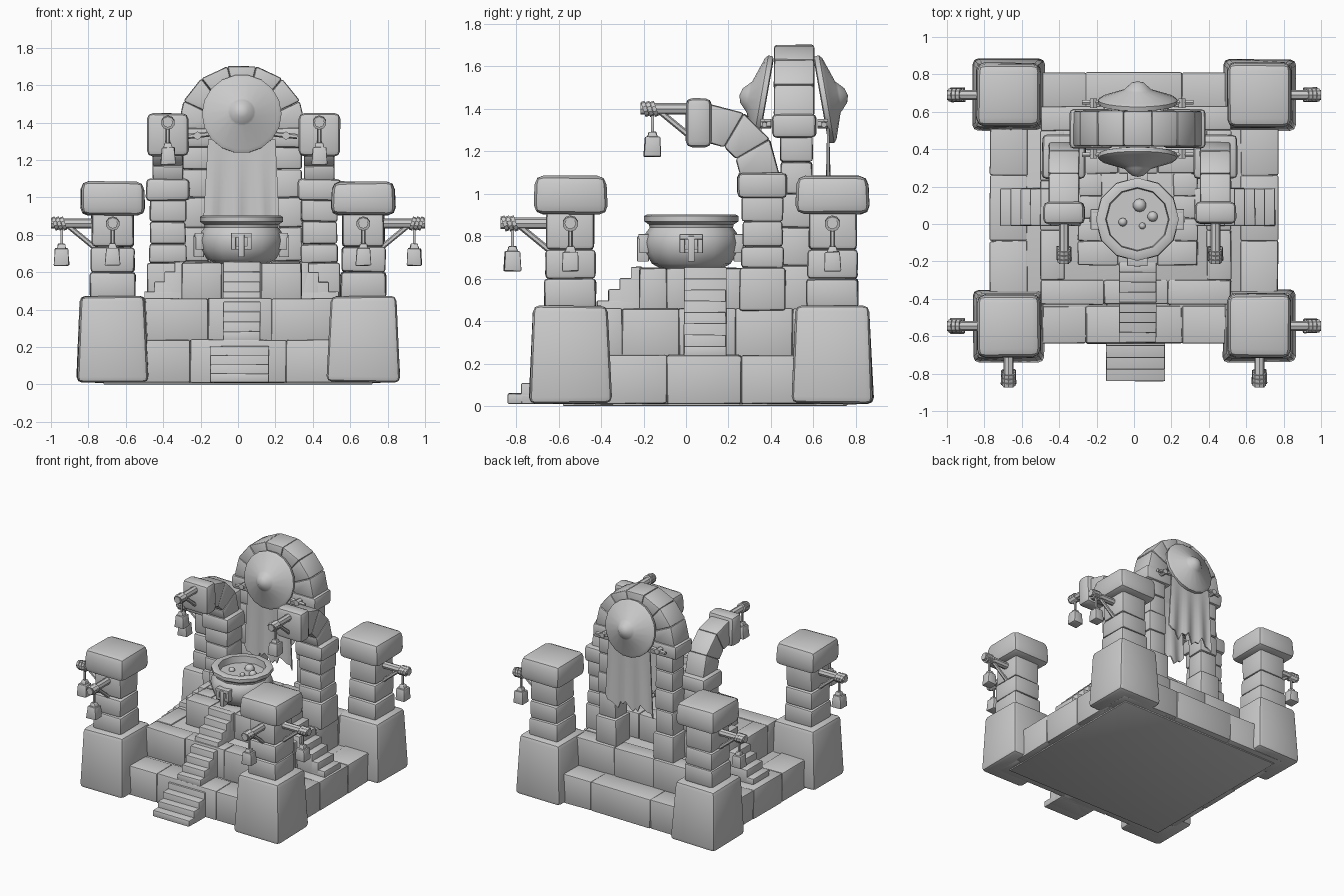
import bpy, bmesh, math, random
from math import sin, cos, pi, radians
from mathutils import Matrix, Vector

random.seed(4)
cube = bpy.data.objects.get("Cube")
if cube:
    bpy.data.objects.remove(cube, do_unlink=True)

stone = bpy.data.materials.new("grey_stone")
stone.use_nodes = True
GREY = (0.6, 0.6, 0.6, 1)
stone.diffuse_color = GREY
stone.node_tree.nodes["Principled BSDF"].inputs["Base Color"].default_value = GREY

CX = 0.02            # centre line of the inner structure


def finish(name, bm, matrix=Matrix(), bevel=0.0, segs=2, jitter=0.0):
    """Bevel, roughen slightly, shade and link a mesh."""
    for v in bm.verts:
        v.co += Vector([random.uniform(-jitter, jitter) for _ in range(3)])
    bmesh.ops.recalc_face_normals(bm, faces=bm.faces)
    if bevel:
        bmesh.ops.bevel(bm, geom=list(bm.edges), offset=bevel, segments=segs,
                        profile=0.5, affect='EDGES', clamp_overlap=True)
    me = bpy.data.meshes.new(name)
    bm.to_mesh(me)
    bm.free()
    me.polygons.foreach_set("use_smooth", [True] * len(me.polygons))
    me.set_sharp_from_angle(angle=radians(35))
    me.materials.append(stone)
    ob = bpy.data.objects.new(name, me)
    ob.matrix_world = matrix
    bpy.context.scene.collection.objects.link(ob)
    return ob


def block(name, x, y, z, bevel=0.012, jitter=0.003, taper=1.0, matrix=Matrix()):
    """Bevelled stone from (min, max) ranges; taper scales the top."""
    bm = bmesh.new()
    bmesh.ops.create_cube(bm, size=1)
    for v in bm.verts:
        k = taper if v.co.z > 0 else 1
        v.co = Vector((sum(x) / 2 + v.co.x * k * (x[1] - x[0]),
                       sum(y) / 2 + v.co.y * k * (y[1] - y[0]),
                       z[1] if v.co.z > 0 else z[0]))
    return finish(name, bm, matrix, bevel, jitter=jitter)


def square(name, cx, cy, half, z, **kw):
    return block(name, (cx - half, cx + half), (cy - half, cy + half), z, **kw)


def lathe(name, profile, sides, matrix):
    """Spin (radius, height) points round the local z axis."""
    bm = bmesh.new()
    vs = [bm.verts.new((r, 0, h)) for r, h in profile]
    es = [bm.edges.new(p) for p in zip(vs, vs[1:])]
    bmesh.ops.spin(bm, geom=vs + es, axis=(0, 0, 1), cent=(0, 0, 0),
                   angle=2 * pi, steps=sides, use_duplicate=False)
    bmesh.ops.remove_doubles(bm, verts=bm.verts, dist=0.0005)
    return finish(name, bm, matrix)


def rod(name, a, b, r, sides=8, matrix=Matrix()):
    a, b = Vector(a), Vector(b)
    rot = (b - a).to_track_quat('Z', 'Y').to_matrix().to_4x4()
    bm = bmesh.new()
    bmesh.ops.create_cone(bm, cap_ends=True, segments=sides, radius1=r, radius2=r,
                          depth=(b - a).length, matrix=Matrix.Translation((a + b) / 2) @ rot)
    return finish(name, bm, matrix)


def wedges(name, r0, r1, a0, a1, count, depth, matrix):
    """Row of arch stones in the local xz plane, centred on the origin."""
    for i in range(count):
        bm = bmesh.new()
        rings = []
        for a in (a0 + (a1 - a0) * i / count, a0 + (a1 - a0) * (i + 1) / count):
            rings.append([bm.verts.new((r * cos(a), y, r * sin(a)))
                          for r, y in ((r0, -depth), (r1, -depth), (r1, depth), (r0, depth))])
        p, q = rings
        bm.faces.new(p)
        bm.faces.new(q)
        for j in range(4):
            k = (j + 1) % 4
            bm.faces.new((p[j], p[k], q[k], q[j]))
        finish(name, bm, matrix, 0.012, jitter=0.002)


def tier(name, x, y, z, rim, n):
    """Core slab edged on four sides with a row of stones."""
    block(name + "_core", (x[0] + .03, x[1] - .03), (y[0] + .03, y[1] - .03), (z[0], z[1] - .008), 0.005, 0)
    for i in range(n):
        xs = [x[0] + (x[1] - x[0]) * (i + k) / n for k in (0, 1)]
        ys = [y[0] + rim + (y[1] - y[0] - 2 * rim) * (i + k) / n for k in (0, 1)]
        for e in ((y[0], y[0] + rim), (y[1] - rim, y[1])):
            block(name + "_stone", xs, e, z, 0.01)
        for e in ((x[0], x[0] + rim), (x[1] - rim, x[1])):
            block(name + "_stone", e, ys, z, 0.01)


def stairs(name, n, run, width, z, matrix):
    """Steps climbing along local +x from the origin."""
    for i in range(n):
        block(name, (run * i / n, run), (-width, width),
              (z[0], z[0] + (z[1] - z[0]) * (i + 1) / n), 0.006, 0.002, matrix=matrix)


def place(x, y, z, turn=0):
    return Matrix.Translation((x, y, z)) @ Matrix.Rotation(radians(turn), 4, 'Z')


def lantern_arm(m):
    """Beam, strut, rope wraps and hanging lantern, pointing along local +x."""
    rod("lantern_beam", (-.03, 0, 0), (.215, 0, 0), .027, 8, m)
    rod("lantern_strut", (-.02, 0, -.13), (.12, 0, -.015), .014, 6, m)
    for i in range(3):
        rod("rope_wrap", (.14 + .022 * i, 0, .003), (.158 + .022 * i, 0, -.003), .037, 10, m)
    square("lantern_hook", .158, 0, .007, (-.12, .0), bevel=.002, jitter=0, matrix=m)
    square("lantern_cap", .158, 0, .025, (-.135, -.108), bevel=.004, taper=.7, matrix=m)
    square("lantern_body", .158, 0, .041, (-.225, -.132), bevel=.006, taper=.85, matrix=m)


# Stepped platform
block("base_plate", (-.72, .72), (-.58, .76), (0, .03), 0.005, 0)
tier("lower_tier", (-.77, .77), (-.64, .81), (.01, .24), .2, 3)
tier("middle_tier", (-.5, .52), (-.43, .63), (.23, .46), .13, 3)
tier("upper_tier", (-.3, .34), (-.22, .4), (.45, .65), .13, 3)

# Stairs
stairs("front_stair", 4, .25, .157, (.01, .205), place(.008, -.84, 0, 90))
stairs("middle_stair", 8, .43, .1, (.23, .655), place(CX, -.635, 0, 90))
stairs("left_stair", 8, .43, .1, (.23, .655), place(CX + .735, .09, 0, 180))
stairs("right_stair", 8, .43, .1, (.23, .655), place(CX - .735, .09, 0))

# Corner pillars with lanterns
for sx in (-1, 1):
    for cy in (-.545, .69):
        cx = .67 * sx
        square("pillar_base", cx, cy, .194, (.012, .47), bevel=.03, taper=.89, jitter=.005)
        for z0, z1, h in ((.46, .6, .122), (.6, .735, .117), (.735, .92, .112)):
            square("pillar_stone", cx, cy, h, (z0, z1), bevel=.018, jitter=.004)
        square("pillar_cap", cx, cy, .173, (.905, 1.085), bevel=.042, taper=.97, jitter=.005)
        lantern_arm(place(cx + .115 * sx, cy, .86, 0 if sx > 0 else 180))
        if cy < 0:
            lantern_arm(place(cx, cy - .115, .86, -90))

# Curved arm columns
for sx in (-1, 1):
    cx, cy = CX + .01 + .405 * sx, .36
    for z0, z1, h in ((.45, .65, .11), (.65, .75, .1), (.75, .87, .095), (.87, .99, .098)):
        square("arm_column_stone", cx, cy, h, (z0, z1), bevel=.015)
    square("arm_column_cap", cx, cy, .117, (.98, 1.1), bevel=.025)
    wedges("arm_curve", .15, .335, 0, pi / 2, 3, .082, place(cx, .105, 1.09, 90))
    block("arm_head", (cx - .11, cx + .11), (0, .12), (1.22, 1.45), .03)
    lantern_arm(place(cx, 0, 1.4, -90))

# Rear arch
for sx in (-1, 1):
    cx = CX + .247 * sx
    for z0, z1, g in ((.45, .66, .015), (.66, .84, 0), (.84, 1.0, .003), (1.0, 1.15, 0), (1.15, 1.28, 0)):
        block("arch_leg_stone", (cx - .075 - g, cx + .075 + g), (.445 - g, .595 + g), (z0, z1), .014)
    block("arch_collar", (cx - .115, cx + .115), (.405, .615), (1.265, 1.375), .022)
    for y, d in ((.4, -1), (.62, 1)):
        rod("collar_peg", (cx - .01 * sx, y, 1.33), (cx - .01 * sx, y + .05 * d, 1.33), .022, 6)
        rod("collar_tie", (cx + .05 * sx, y + .03 * d, 1.325), (cx - .09 * sx, y + .03 * d, 1.34), .014, 6)
wedges("arch_ring", .17, .345, 0, pi, 7, .095, place(CX, .51, 1.365))

# Shields with hanging banners
shield = [(0, .11), (.035, .1), (.065, .072), (.075, .062), (.195, .022),
          (.213, .008), (.21, -.015), (.19, -.02), (0, -.02)]
for cy, turn, hang in ((.36, 0, .345), (.655, 180, .675)):
    lathe("shield", shield, 18, place(CX, cy, 1.445, turn) @ Matrix.Rotation(radians(80), 4, 'X'))
    bm = bmesh.new()
    bmesh.ops.create_grid(bm, x_segments=16, y_segments=10, size=.5)
    for v in bm.verts:
        u, t = v.co.x, .5 - v.co.y
        ragged = .03 * sin(u * 17) + .02 * sin(u * 41)
        v.co = Vector((u * (.36 + .05 * t), .012 * t * sin(u * 19), -t * (.47 + ragged)))
    geo = bmesh.ops.extrude_face_region(bm, geom=list(bm.faces))["geom"]
    for v in geo:
        if isinstance(v, bmesh.types.BMVert):
            v.co.y += .01
    finish("banner", bm, place(CX, hang, 1.31, turn))

# Cauldron with bubbling liquid
pot = [(0, .645), (.14, .645), (.185, .67), (.215, .72), (.225, .77), (.215, .815), (.196, .84),
       (.2, .855), (.222, .87), (.222, .895), (.21, .902), (.17, .9), (.165, .85), (0, .85)]
PX, PY = .018, .025
lathe("cauldron", pot, 12, place(PX, PY, 0))
for x, y, r in ((.03, .1, .036), (.1, .04, .028), (-.06, .01, .023), (.045, -.01, .018)):
    bm = bmesh.new()
    bmesh.ops.create_icosphere(bm, subdivisions=2, radius=r)
    finish("bubble", bm, place(x, y, .853))
for turn in (0, 90, 180, 270):
    m = place(PX, PY, 0, turn)
    for s in (-1, 1):
        block("handle_side", (.2, .245), sorted((.03 * s, .055 * s)), (.72, .81), .004, 0, matrix=m)
    block("handle_top", (.19, .25), (-.055, .055), (.785, .81), .004, 0, matrix=m)
    block("handle_bar", (.2, .24), (-.05, .05), (.72, .74), .004, 0, matrix=m)
    block("handle_hasp", (.2, .255), (-.016, .016), (.68, .8), .004, 0, matrix=m)
